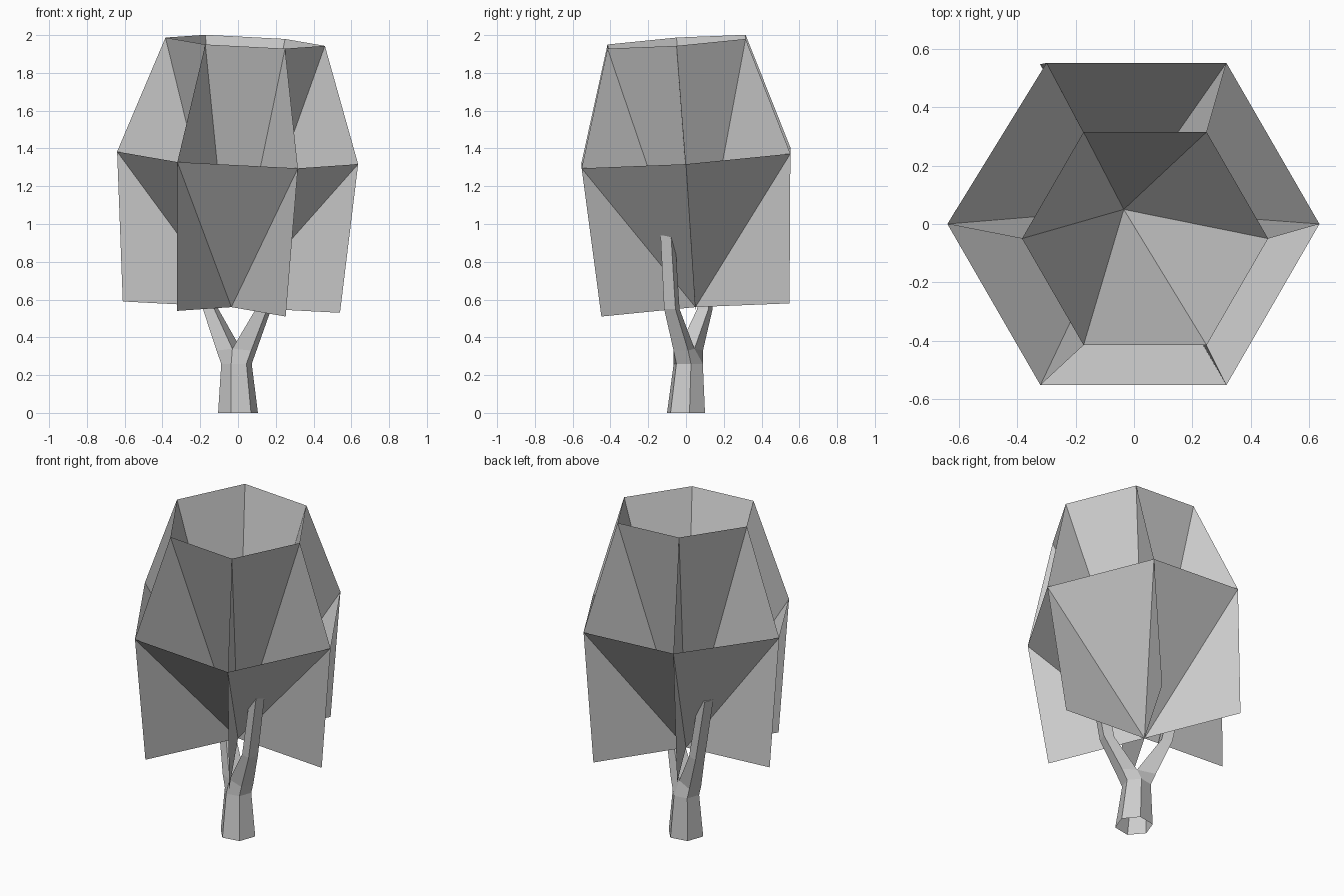
import bpy
from math import sin, cos, radians
from mathutils import Vector

if "Cube" in bpy.data.objects:
    bpy.data.objects.remove(bpy.data.objects["Cube"])


def make(name, verts, faces):
    mesh = bpy.data.meshes.new(name)
    mesh.from_pydata([tuple(v) for v in verts], [], faces)
    mesh.update()
    obj = bpy.data.objects.new(name, mesh)
    bpy.context.collection.objects.link(obj)
    return obj


def hexagon(cx, cy, cz, r, start, tilt=(0, 0)):
    """Six points around a centre, on a slightly tilted plane."""
    ring = []
    for i in range(6):
        a = radians(start + 60 * i)
        x, y = r * cos(a), r * sin(a)
        ring.append(Vector((cx + x, cy + y, cz + tilt[0] * x + tilt[1] * y)))
    return ring


# Crown: leaf rings that all gather at one low point
apex = Vector((-0.035, 0.05, 0.56))
tilt = (-0.052, 0.07)
low = hexagon(-0.035, 0.05, 0.56, 0.575, 180, tilt)
mid = hexagon(-0.002, 0, 1.35, 0.638, 180, tilt)
top = hexagon(0.038, -0.05, 1.965, 0.422, 180, tilt)
mid[5].x = -0.30

# Open leaf cones
for name, ring in (("middle_leaf_cone", mid), ("upper_leaf_cone", top)):
    make(name, [apex] + ring, [(0, 1 + i, 1 + (i + 1) % 6) for i in range(6)])

# Upright leaf fins, each folded along the line to the middle ring
verts, faces = [apex], []
for i in range(6):
    n = len(verts)
    verts += [low[i], mid[i], top[i]]
    faces += [(0, n, n + 1), (0, n + 1, n + 2)]
make("leaf_fins", verts, faces)

# Trunk: open six-sided stump
base = hexagon(0, 0, 0, 0.107, 10)
neck = hexagon(-0.008, 0.012, 0.26, 0.082, 10)
make("trunk", base + neck,
     [(i, (i + 1) % 6, 6 + (i + 1) % 6, 6 + i) for i in range(6)])

# Two four-sided branches, each growing from half of the trunk's top ring
saddle = {1: Vector((0.015, 0.045, 0.34)), 4: Vector((-0.03, -0.04, 0.34))}


def branch(name, ids, out, bend, tip, heading):
    rings = [[neck[i] for i in ids],
             [saddle[i] if i in saddle else neck[i] + Vector(out) for i in ids]]
    for c, r in ((bend, 0.045), (tip, 0.042)):
        rings.append([Vector(c) + Vector((r * cos(radians(heading + a)),
                                          r * sin(radians(heading + a)), 0))
                      for a in (-135, -45, 45, 135)])
    faces = []
    for k in range(3):
        for j in range(4):
            if k == 0 and j == 3:
                continue  # the fork is shared by both branches
            a, b = 4 * k + j, 4 * k + (j + 1) % 4
            faces.append((a, b, b + 4, a + 4))
    faces.append((12, 13, 14, 15))
    make(name, sum(rings, []), faces)


branch("right_branch", (4, 5, 0, 1), (0.025, -0.015, 0.07),
       (0.135, -0.075, 0.55), (0.20, -0.097, 0.94), -20)
branch("left_branch", (1, 2, 3, 4), (-0.025, 0.015, 0.07),
       (-0.145, 0.10, 0.55), (-0.225, 0.125, 0.94), 160)
